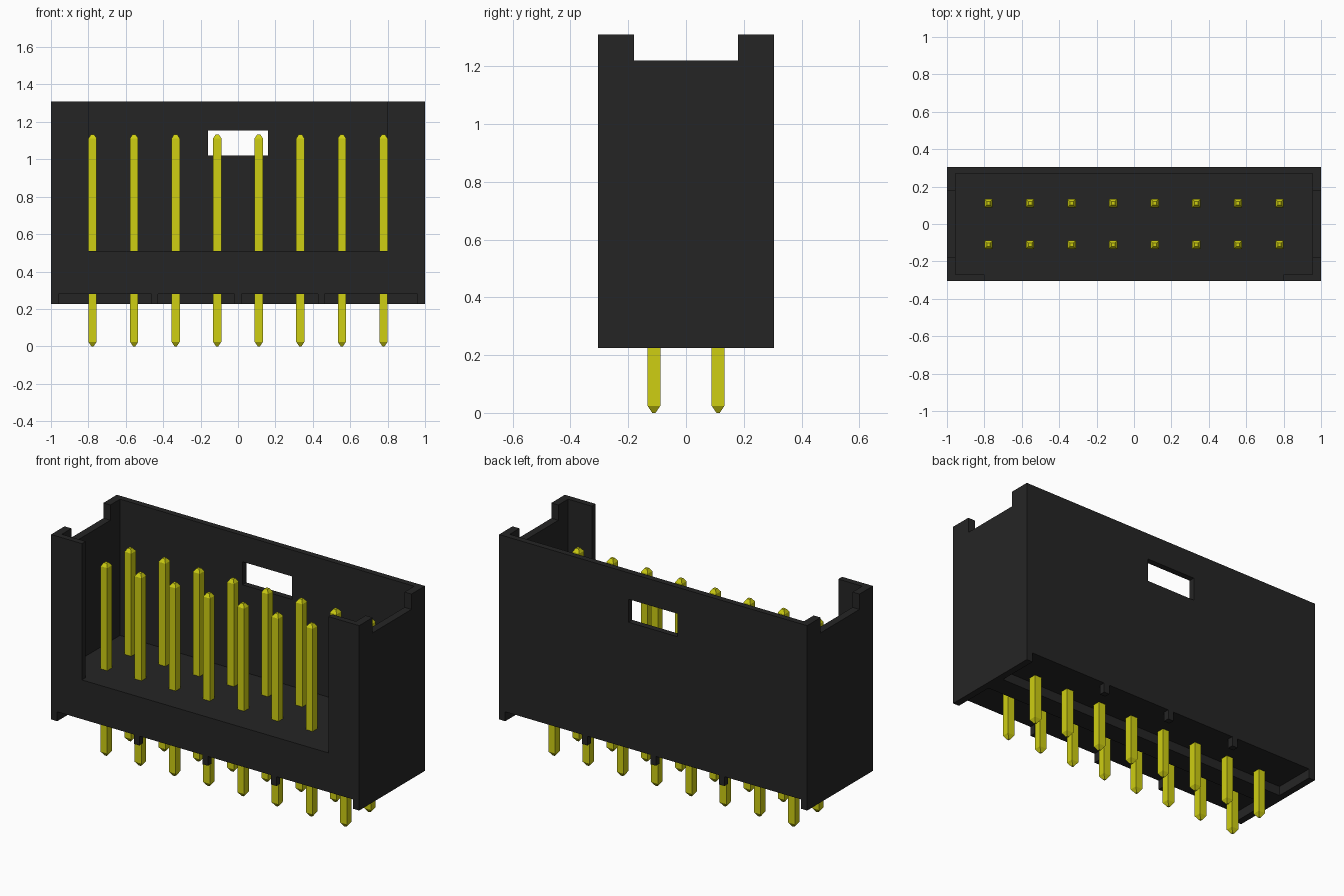
import bpy
import bmesh
from mathutils import Vector

if "Cube" in bpy.data.objects:
    bpy.data.objects.remove(bpy.data.objects["Cube"], do_unlink=True)


def material(name, rgb):
    m = bpy.data.materials.new(name)
    m.use_nodes = True
    m.diffuse_color = (*rgb, 1)
    m.node_tree.nodes["Principled BSDF"].inputs["Base Color"].default_value = (*rgb, 1)
    return m


black = material("black plastic", (0.0185, 0.0182, 0.0182))
yellow = material("yellow metal", (0.62, 0.62, 0.006))


def new_object(name, bm, mat):
    mesh = bpy.data.meshes.new(name)
    bm.to_mesh(mesh)
    bm.free()
    mesh.materials.append(mat)
    obj = bpy.data.objects.new(name, mesh)
    bpy.context.collection.objects.link(obj)
    return obj


def box(name, lo, hi, mat):
    bm = bmesh.new()
    bmesh.ops.create_cube(bm, size=1)
    lo, hi = Vector(lo), Vector(hi)
    for v in bm.verts:
        v.co = (lo + hi) / 2 + v.co * (hi - lo)
    return new_object(name, bm, mat)


def carve(target, lo, hi):
    """Cut a box out of the target and discard the cutter."""
    cutter = box("cutter", lo, hi, black)
    cutter.hide_render = True
    mod = target.modifiers.new("cut", 'BOOLEAN')
    mod.operation = 'DIFFERENCE'
    mod.solver = 'EXACT'
    mod.object = cutter
    bpy.context.view_layer.objects.active = target
    bpy.ops.object.modifier_apply(modifier=mod.name)
    bpy.data.objects.remove(cutter, do_unlink=True)


# Shroud: block hollowed from the top
BOTTOM, RECESS, FLOOR, TOP = 0.225, 0.28, 0.51, 1.31
HALF_Y = 0.305
shroud = box("shroud", (-1, -HALF_Y, BOTTOM), (1, HALF_Y, TOP), black)
carve(shroud, (-0.955, -0.27, FLOOR), (0.955, 0.27, 1.5))
# Wide front opening, notches in the end walls, slot in the back wall
carve(shroud, (-0.8, -0.4, FLOOR), (0.8, -0.2, 1.5))
carve(shroud, (-1.1, -0.18, 1.22), (1.1, 0.18, 1.5))
carve(shroud, (-0.16, 0.2, 1.02), (0.16, 0.4, 1.155))

# Underside: a trough each side of the centre rib, then gaps between the feet
FOOT_X = (-0.445, 0.0, 0.445)
edges = [-0.96] + [x + s * 0.018 for x in FOOT_X for s in (-1, 1)] + [0.96]
for side in (-1, 1):
    ya, yb = sorted((side * 0.06, side * 0.27))
    carve(shroud, (-0.96, ya, 0.1), (0.96, yb, RECESS))
    ya, yb = sorted((side * 0.25, side * 0.4))
    for xa, xb in zip(edges[::2], edges[1::2]):
        carve(shroud, (xa, ya, 0.1), (xb, yb, RECESS))

# Pins: square posts with tapered tips, two rows of eight
PITCH = 0.2222
PROFILE = [(0.0, 0.006), (0.024, 0.022), (1.112, 0.022), (1.132, 0.009)]
bm = bmesh.new()
rings = [[bm.verts.new((sx * r, sy * r, z)) for sx, sy in ((-1, -1), (1, -1), (1, 1), (-1, 1))]
         for z, r in PROFILE]
for a, b in zip(rings, rings[1:]):
    for i in range(4):
        j = (i + 1) % 4
        bm.faces.new((a[i], a[j], b[j], b[i]))
bm.faces.new(rings[0][::-1])
bm.faces.new(rings[-1])
first = new_object("pin_1", bm, yellow)
for n in range(16):
    pin = first if n == 0 else bpy.data.objects.new(f"pin_{n + 1}", first.data)
    if n:
        bpy.context.collection.objects.link(pin)
    pin.location = ((n % 8 - 3.5) * PITCH, (n // 8 - 0.5) * PITCH, 0)
